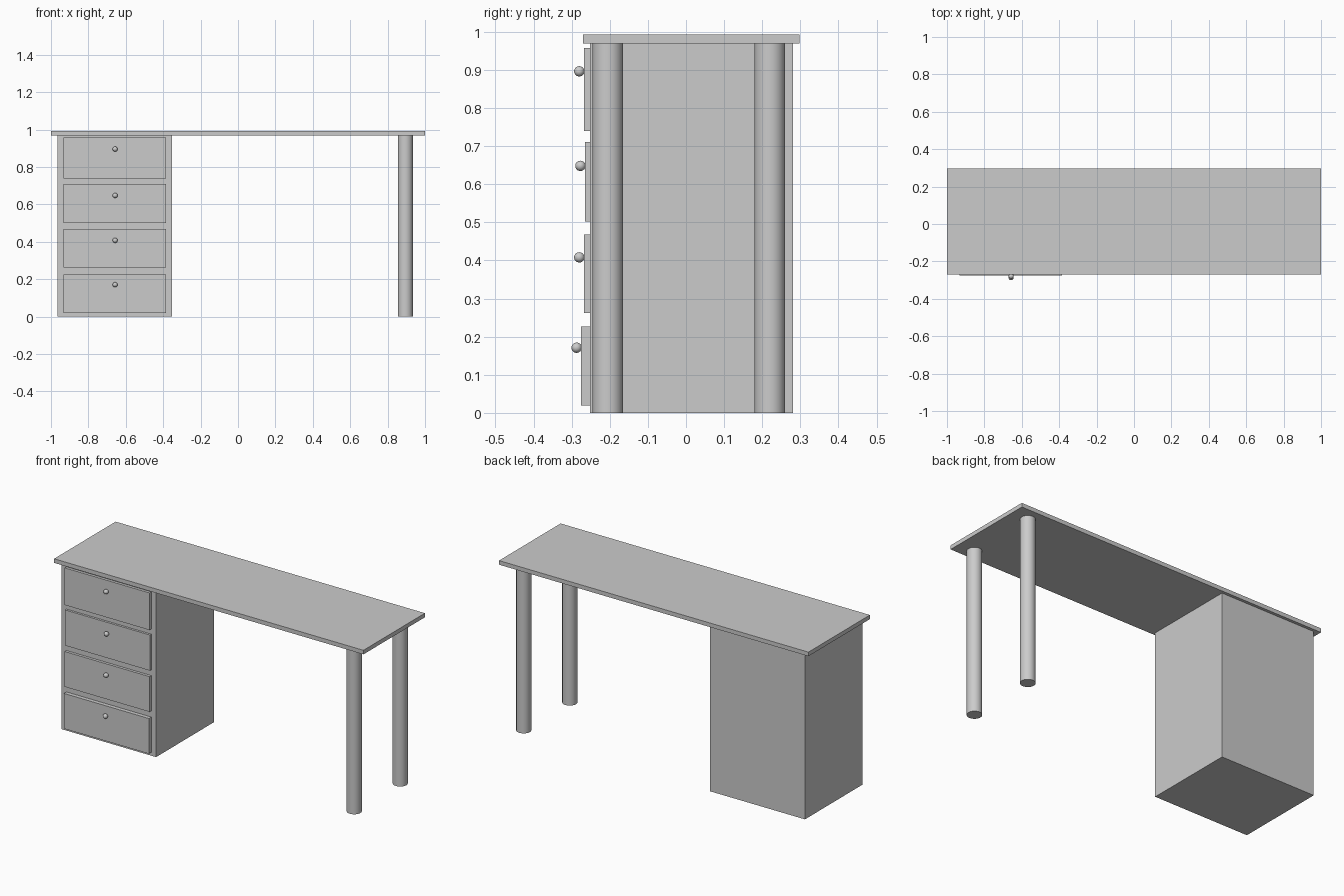
import bpy

cube = bpy.data.objects.get("Cube")
if cube:
    bpy.data.objects.remove(cube, do_unlink=True)

# One plain grey for the whole desk
GREY = (0.6, 0.6, 0.6, 1)
grey = bpy.data.materials.new("plain_grey")
grey.use_nodes = True
grey.diffuse_color = GREY
grey.node_tree.nodes["Principled BSDF"].inputs["Base Color"].default_value = GREY


def finish(name, smooth=False):
    obj = bpy.context.object
    obj.name = name
    obj.data.materials.append(grey)
    if smooth:
        bpy.ops.object.shade_smooth_by_angle()
    return obj


def box(name, x, y, z):
    """Box from (low, high) pairs on each axis."""
    spans = (x, y, z)
    bpy.ops.mesh.primitive_cube_add(size=1, location=[sum(s) / 2 for s in spans])
    obj = bpy.context.object
    obj.scale = [s[1] - s[0] for s in spans]
    bpy.ops.object.transform_apply(location=False, rotation=False, scale=True)
    return finish(name)


TOP_UNDERSIDE = 0.969
CABINET_FRONT = -0.252

# Desk top and drawer cabinet
box("desk_top", (-1, 1), (-0.27, 0.298), (TOP_UNDERSIDE, 0.993))
box("cabinet", (-0.966, -0.353), (CABINET_FRONT, 0.281), (0, TOP_UNDERSIDE))

# Drawers, each pulled out by a slightly different amount: bottom, top, front, knob height
drawers = [
    (0.02, 0.226, -0.275, 0.171),
    (0.262, 0.468, -0.268, 0.408),
    (0.502, 0.71, -0.265, 0.648),
    (0.74, 0.957, -0.268, 0.896),
]
for i, (low, high, front, knob_z) in enumerate(drawers, 1):
    box(f"drawer_{i}", (-0.933, -0.384), (front, CABINET_FRONT + 0.01), (low, high))
    bpy.ops.mesh.primitive_uv_sphere_add(
        segments=32, ring_count=16, radius=0.0135, location=(-0.657, front - 0.012, knob_z))
    finish(f"drawer_knob_{i}", smooth=True)

# Round legs at the open end
for name, y in (("front_leg", -0.205), ("back_leg", 0.22)):
    bpy.ops.mesh.primitive_cylinder_add(
        vertices=32, radius=0.04, depth=TOP_UNDERSIDE, location=(0.895, y, TOP_UNDERSIDE / 2))
    finish(name, smooth=True)
